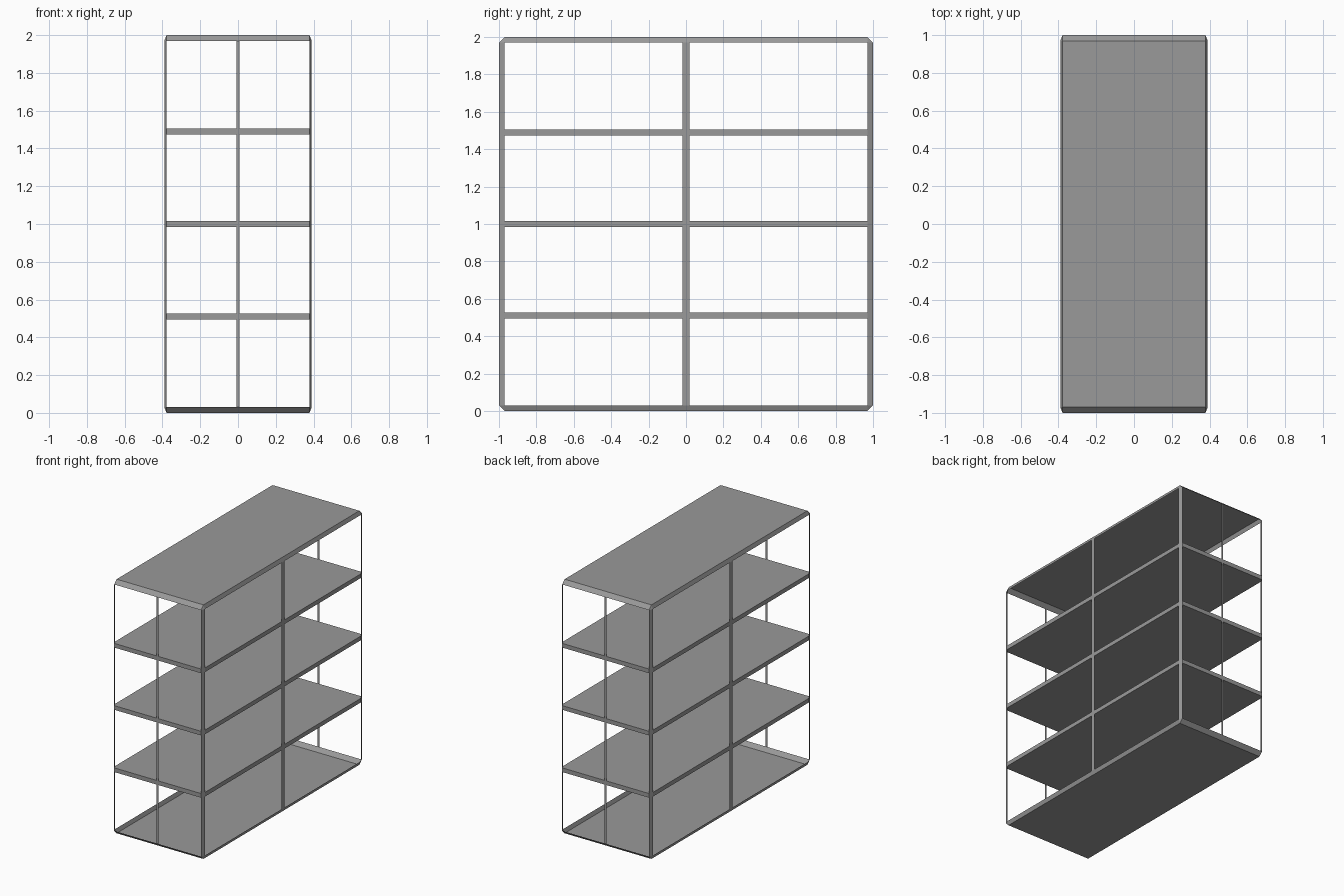
import bpy, bmesh
from mathutils import Vector

cube = bpy.data.objects.get("Cube")
if cube:
    bpy.data.objects.remove(cube, do_unlink=True)

# Overall half sizes, corner chamfer and shelf layout
X, Y, H = 0.39, 1.0, 2.0
CX, CY, CZ = 0.012, 0.03, 0.03
SHELF_HALF = 0.0165
SHELF_HEIGHTS = [0.51, 1.0, 1.49]

grey = bpy.data.materials.new("shelf grey")
grey.use_nodes = True
colour = (0.32, 0.32, 0.32, 1)
grey.diffuse_color = colour
grey.node_tree.nodes["Principled BSDF"].inputs["Base Color"].default_value = colour


def build(name, faces, centre):
    """Make an object from face corner lists, facing away from the centre."""
    bm = bmesh.new()
    for corners in faces:
        face = bm.faces.new([bm.verts.new(c) for c in corners])
        face.normal_update()
        if face.normal.dot(face.calc_center_median() - Vector(centre)) < 0:
            face.normal_flip()
    bmesh.ops.remove_doubles(bm, verts=bm.verts, dist=0.0005)
    mesh = bpy.data.meshes.new(name)
    bm.to_mesh(mesh)
    bm.free()
    mesh.materials.append(grey)
    obj = bpy.data.objects.new(name, mesh)
    bpy.context.collection.objects.link(obj)


# Plan outline: a rectangle with chamfered corners
OUTLINE = []
for sx, sy in ((1, 1), (-1, 1), (-1, -1), (1, -1)):
    pair = [(sx * X, sy * (Y - CY)), (sx * (X - CX), sy * Y)]
    OUTLINE += pair if sx * sy > 0 else pair[::-1]
EDGES = list(zip(OUTLINE, OUTLINE[1:] + OUTLINE[:1]))


def wall(a, b, low, high):
    return [(*a, low), (*b, low), (*b, high), (*a, high)]


def inset(p):
    return (max(-X + CX, min(X - CX, p[0])), max(-Y + CY, min(Y - CY, p[1])))


# Top and base: flat panels with a sloping rim
for name, flat, rim in (("top_panel", H, H - CZ), ("base_panel", 0, CZ)):
    corners = [inset(p) for p in OUTLINE]
    faces = [[(*p, flat) for p in corners[::2]]]
    for a, b in EDGES:
        ia, ib = inset(a), inset(b)
        slope = [(*a, rim), (*b, rim), (*ib, flat)]
        if ia != ib:
            slope.append((*ia, flat))
        faces.append(slope)
    build(name, faces, (0, 0, H / 2))

# Shelves: solid boards following the outline
for name, z in zip(("lower_shelf", "middle_shelf", "upper_shelf"), SHELF_HEIGHTS):
    low, high = z - SHELF_HALF, z + SHELF_HALF
    faces = [wall(a, b, low, high) for a, b in EDGES]
    faces += [[(*p, level) for p in OUTLINE] for level in (low, high)]
    build(name, faces, (0, 0, z))

# Open bays between the boards
levels = [CZ]
for z in SHELF_HEIGHTS:
    levels += [z - SHELF_HALF, z + SHELF_HALF]
levels.append(H - CZ)
BAYS = list(zip(levels[::2], levels[1::2]))


def post(name, a, b):
    build(name, [wall(a, b, low, high) for low, high in BAYS], (0, 0, H / 2))


# Corner posts on the chamfers
for sx, side in ((1, "left"), (-1, "right")):
    for sy, end in ((-1, "front"), (1, "back")):
        post(f"{end}_{side}_corner_post",
             (sx * X, sy * (Y - CY)), (sx * (X - CX), sy * Y))

# Middle posts on each side
for s, side, end in ((1, "left", "back"), (-1, "right", "front")):
    post(f"{side}_middle_post", (s * X, -0.019), (s * X, 0.019))
    post(f"{end}_middle_post", (-0.008, s * Y), (0.008, s * Y))
